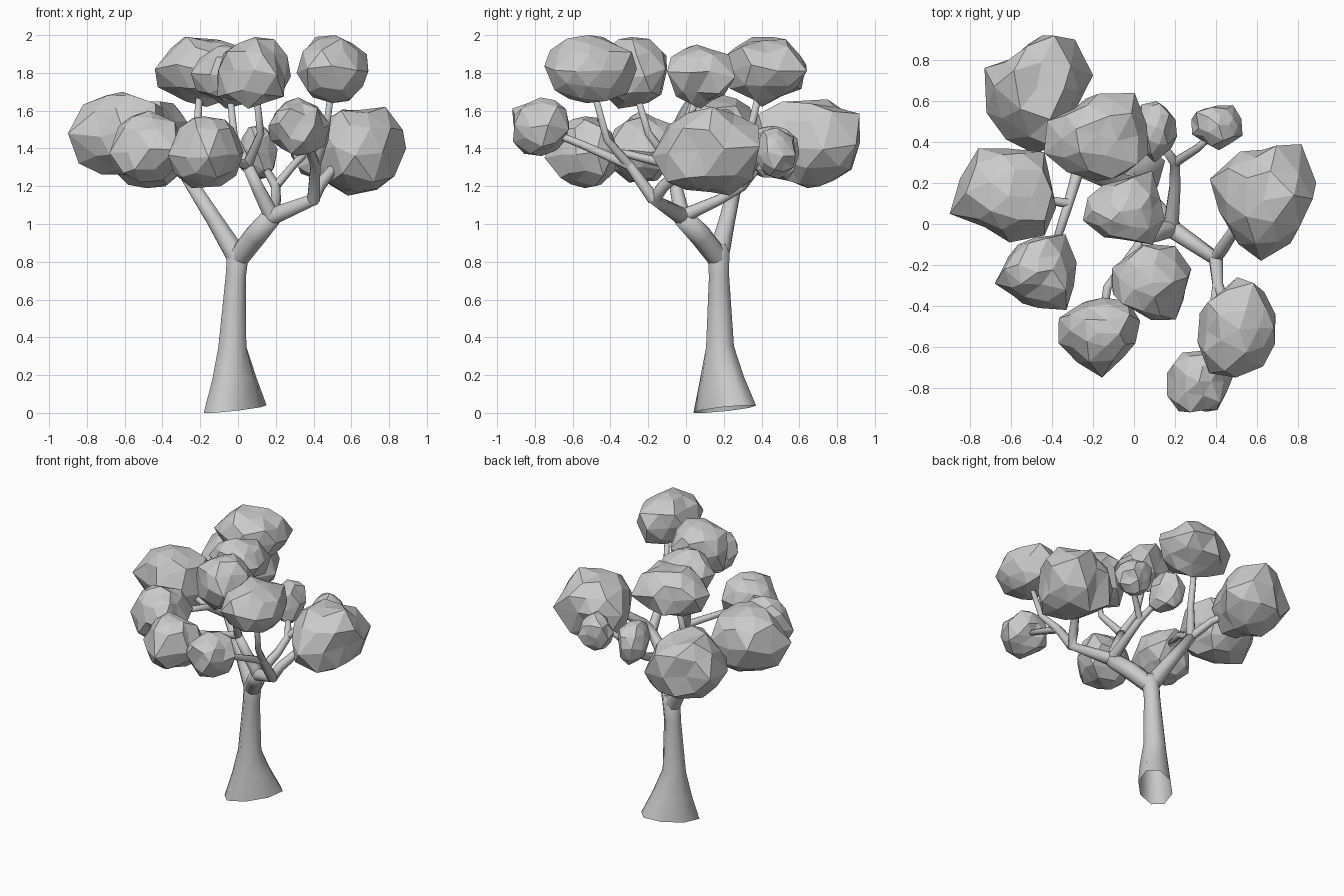
import bpy, bmesh, math, random
from mathutils import Vector

if "Cube" in bpy.data.objects:
    bpy.data.objects.remove(bpy.data.objects["Cube"])

random.seed(4)


def finish(bm, name, smooth):
    bmesh.ops.recalc_face_normals(bm, faces=bm.faces)
    for f in bm.faces:
        f.smooth = smooth
    mesh = bpy.data.meshes.new(name)
    bm.to_mesh(mesh)
    bm.free()
    ob = bpy.data.objects.new(name, mesh)
    bpy.context.collection.objects.link(ob)
    return ob


def tube(name, pts, radii, sides=8):
    """Loft round rings along a path, mitred at the bends."""
    bm = bmesh.new()
    pts = [Vector(p) for p in pts]
    rings = []
    for i, p in enumerate(pts):
        a = (p - pts[i - 1]).normalized() if i else Vector()
        b = (pts[i + 1] - p).normalized() if i < len(pts) - 1 else Vector()
        q = Vector((0, 0, 1)).rotation_difference((a + b).normalized())
        ring = []
        for k in range(sides):
            t = math.tau * (k + 0.5) / sides
            ring.append(bm.verts.new(p + q @ Vector((math.cos(t), math.sin(t), 0)) * radii[i]))
        rings.append(ring)
    for r0, r1 in zip(rings, rings[1:]):
        for k in range(sides):
            n = (k + 1) % sides
            bm.faces.new((r0[k], r0[n], r1[n], r1[k]))
    bm.faces.new(rings[-1])
    return finish(bm, name, True)


def leaf_clump(name, x, y, z, pulls):
    """Faceted clump fitted to (min, max) ranges, drawn out at the pull angles."""
    bm = bmesh.new()
    bmesh.ops.create_icosphere(bm, subdivisions=2, radius=1)
    for v in bm.verts:
        d = v.co.normalized()
        r = random.uniform(0.9, 1.07)
        for deg in pulls:
            t = math.radians(deg)
            r += 0.24 * max(0, d.x * math.cos(t) + d.y * math.sin(t)) ** 5
        jitter = Vector([random.uniform(-0.1, 0.1) for _ in range(3)])
        v.co = d * r + jitter
    for axis, (lo, hi) in enumerate((x, y, z)):
        vals = [v.co[axis] for v in bm.verts]
        a, b = min(vals), max(vals)
        for v in bm.verts:
            t = (v.co[axis] - a) / (b - a) * 2 - 1
            if axis == 2:  # fuller top and bottom
                t = math.copysign(abs(t) ** 0.85, t)
            v.co[axis] = lo + (t + 1) / 2 * (hi - lo)
    return finish(bm, name, False)


# trunk with a flared foot, wide along one diagonal and cut on a slight slope
trunk = tube("trunk", [(-0.015, 0.205, 0), (-0.02, 0.19, 0.18), (-0.03, 0.18, 0.35),
                       (-0.012, 0.175, 0.72), (0, 0.172, 0.85), (0.005, 0.168, 0.89)],
             [0.178, 0.125, 0.08, 0.058, 0.062, 0.045])
for row, (cx, cy, long, short) in enumerate([(-0.015, 0.205, 1.16, 0.66), (-0.02, 0.19, 1.1, 0.82)]):
    for v in trunk.data.vertices[row * 8:row * 8 + 8]:
        dx, dy = v.co.x - cx, v.co.y - cy
        u, w = (dx + dy) / 2 * long, (dy - dx) / 2 * short
        v.co.x, v.co.y = cx + u - w, cy + u + w
        if row == 0:
            v.co.z = max(0, 0.02 + 0.09 * dx + 0.08 * dy)

# branch forks
FORK = (0, 0.17, 0.82)
LEFT = (-0.27, 0.27, 1.25)
LOW_LEFT = (-0.32, 0.1, 1.36)
RIGHT = (0.18, -0.02, 1.04)
FAR_RIGHT = (0.40, -0.17, 1.13)
FRONT_RIGHT = (0.41, -0.30, 1.31)
BACK = (0.2, 0.3, 1.2)
MIDDLE = (0.05, -0.07, 1.31)

branches = {
    "left_limb": ([FORK, (-0.13, 0.22, 1.03), LEFT], [0.06, 0.045, 0.036]),
    "left_up_branch": ([LEFT, (-0.22, 0.33, 1.45), (-0.2, 0.4, 1.75)], [0.033, 0.024, 0.018]),
    "left_back_branch": ([LEFT, (-0.33, 0.42, 1.33), (-0.44, 0.58, 1.4)], [0.03, 0.025, 0.02]),
    "left_low_branch": ([LEFT, LOW_LEFT, (-0.4, -0.15, 1.4)], [0.03, 0.024, 0.018]),
    "left_side_branch": ([LOW_LEFT, (-0.38, 0.11, 1.38), (-0.55, 0.13, 1.43)], [0.024, 0.022, 0.018]),
    "right_limb": ([FORK, (0.09, 0.08, 0.935), RIGHT], [0.058, 0.06, 0.054]),
    "far_right_limb": ([RIGHT, FAR_RIGHT, (0.43, -0.12, 1.2), (0.51, 0.0, 1.3), (0.6, 0.08, 1.37)],
                       [0.046, 0.036, 0.033, 0.027, 0.02]),
    "front_right_branch": ([FAR_RIGHT, FRONT_RIGHT, (0.37, -0.55, 1.42), (0.33, -0.75, 1.5)],
                           [0.036, 0.028, 0.022, 0.018]),
    "front_right_up_branch": ([FRONT_RIGHT, (0.46, -0.42, 1.45), (0.5, -0.5, 1.75)],
                              [0.027, 0.021, 0.017]),
    "back_branch": ([RIGHT, (0.2, 0.18, 1.13), BACK, (0.13, 0.4, 1.32)], [0.04, 0.029, 0.026, 0.018]),
    "back_right_branch": ([BACK, (0.31, 0.37, 1.33), (0.4, 0.45, 1.41)], [0.024, 0.02, 0.016]),
    "middle_limb": ([RIGHT, (0.11, -0.05, 1.18), MIDDLE], [0.045, 0.037, 0.031]),
    "middle_up_branch": ([MIDDLE, (-0.02, 0.0, 1.46), (-0.05, 0.07, 1.75)], [0.028, 0.022, 0.017]),
    "middle_front_branch": ([MIDDLE, (0.12, -0.2, 1.48), (0.09, -0.28, 1.75)], [0.028, 0.021, 0.017]),
    "middle_low_branch": ([MIDDLE, (-0.13, -0.31, 1.37), (-0.16, -0.5, 1.4)], [0.026, 0.021, 0.018]),
}
for name, (pts, radii) in branches.items():
    tube(name, pts, radii)

# leaf clumps: x range, y range, z range, pull angles seen from above
clumps = {
    "back_left": ((-0.73, -0.20), (0.34, 0.92), (1.19, 1.66), (50, 50, 178, -78, -78)),
    "top_back": ((-0.44, 0.07), (0.21, 0.64), (1.62, 1.99), (180, -50, 55)),
    "small_back": ((0.0, 0.21), (0.30, 0.60), (1.23, 1.52), ()),
    "small_back_right": ((0.28, 0.53), (0.36, 0.58), (1.24, 1.51), ()),
    "right": ((0.37, 0.89), (-0.18, 0.39), (1.15, 1.62), (57, -88, 155)),
    "left": ((-0.9, -0.38), (-0.09, 0.37), (1.26, 1.70), (195, 155, -65, 60)),
    "top_middle": ((-0.25, 0.15), (-0.1, 0.26), (1.61, 1.95), (55, 55, 190, -45, -45)),
    "top_front": ((-0.11, 0.28), (-0.47, -0.10), (1.61, 1.99), (-60, 40, 190)),
    "low_front": ((-0.37, 0.03), (-0.75, -0.36), (1.19, 1.57), (-90, -90, 170, 45)),
    "front_left": ((-0.68, -0.28), (-0.42, -0.05), (1.22, 1.60), (55, 55, 205, -50, -50)),
    "top_right": ((0.31, 0.69), (-0.75, -0.26), (1.64, 2.0), (70, -110)),
    "front_right": ((0.16, 0.49), (-0.92, -0.62), (1.36, 1.67), (30, 150)),
}
for name, spec in clumps.items():
    leaf_clump(name + "_leaves", *spec)
